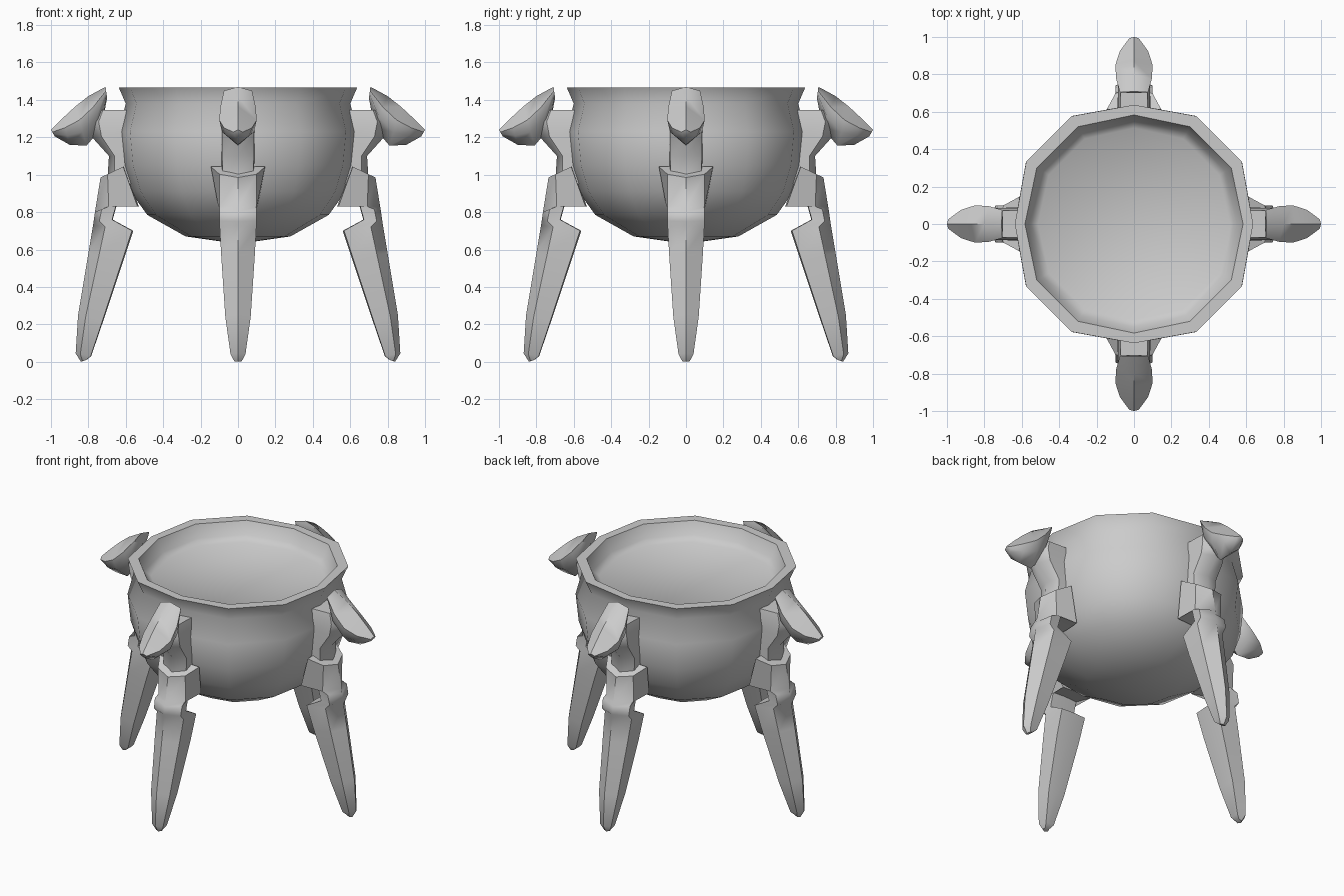
import bpy, bmesh, math

if "Cube" in bpy.data.objects:
    bpy.data.objects.remove(bpy.data.objects["Cube"], do_unlink=True)

grey = bpy.data.materials.new("plain grey")
grey.use_nodes = True
grey.diffuse_color = (0.6, 0.6, 0.6, 1)
grey.node_tree.nodes["Principled BSDF"].inputs["Base Color"].default_value = (0.6, 0.6, 0.6, 1)


def finish(bm, name, angle):
    bmesh.ops.recalc_face_normals(bm, faces=bm.faces)
    mesh = bpy.data.meshes.new(name)
    bm.to_mesh(mesh)
    bm.free()
    mesh.materials.append(grey)
    obj = bpy.data.objects.new(name, mesh)
    bpy.context.collection.objects.link(obj)
    bpy.ops.object.select_all(action='DESELECT')
    obj.select_set(True)
    bpy.context.view_layer.objects.active = obj
    bpy.ops.object.shade_smooth_by_angle(angle=math.radians(angle))
    return obj


def skin(bm, rings):
    """Join successive vertex rings with quads and close both ends."""
    for a, b in zip(rings, rings[1:]):
        n = len(a)
        for k in range(n):
            bm.faces.new((a[k], a[(k + 1) % n], b[(k + 1) % n], b[k]))
    bm.faces.new(rings[0])
    bm.faces.new(rings[-1])


def loft(name, sections, turn, t_out, t_in, angle=45):
    """Sections: outer r, z, inner r, z, half width near outside, near inside."""
    bm = bmesh.new()
    rings = []
    for ro, zo, ri, zi, wo, wi in sections:
        outline = [(0, 0), (t_out, wo), (t_in, wi), (1, 0), (t_in, -wi), (t_out, -wo)]
        ring = []
        for t, w in outline:
            r, z = ro + (ri - ro) * t, zo + (zi - zo) * t
            ring.append(bm.verts.new((r * math.cos(turn) - w * math.sin(turn),
                                      r * math.sin(turn) + w * math.cos(turn), z)))
        rings.append(ring)
    skin(bm, rings)
    return finish(bm, name, angle)


# Twelve-sided bowl, slightly flattened toward the legs: radius, height, corner bulge
bowl_profile = [(0.07, 0.64, 1.0), (0.28, 0.67, 1.03), (0.485, 0.785, 1.045),
                (0.575, 0.91, 1.045), (0.62, 1.05, 1.045), (0.638, 1.23, 1.045),
                (0.60, 1.38, 1.045), (0.637, 1.465, 1.045), (0.583, 1.465, 1.03),
                (0.55, 1.385, 1.03), (0.513, 1.355, 1.025)]
bm = bmesh.new()
rings = []
for radius, z, bulge in bowl_profile:
    ring = []
    for k in range(12):
        a = k * math.tau / 12
        r = radius * (bulge if k % 3 else 1)
        ring.append(bm.verts.new((r * math.cos(a), r * math.sin(a), z)))
    rings.append(ring)
skin(bm, rings)
finish(bm, "bowl", 40)

# Tapered lower leg with a notch behind the flared collar
shin = [(0.84, 0.0, 0.81, 0.01, 0.02, 0.015),
        (0.868, 0.045, 0.785, 0.03, 0.04, 0.03),
        (0.855, 0.25, 0.72, 0.22, 0.068, 0.06),
        (0.80, 0.58, 0.61, 0.55, 0.09, 0.085),
        (0.775, 0.73, 0.56, 0.70, 0.098, 0.09),
        (0.772, 0.75, 0.67, 0.76, 0.098, 0.09),
        (0.765, 0.80, 0.645, 0.85, 0.10, 0.09),
        (0.76, 0.83, 0.53, 0.83, 0.10, 0.105),
        (0.735, 0.985, 0.61, 1.045, 0.10, 0.145)]

# Upper leg bending outward from the bowl
thigh = [(0.70, 0.95, 0.55, 0.95, 0.08, 0.09),
         (0.69, 1.10, 0.57, 1.10, 0.085, 0.09),
         (0.78, 1.20, 0.58, 1.22, 0.085, 0.09),
         (0.80, 1.28, 0.58, 1.29, 0.085, 0.085),
         (0.77, 1.345, 0.58, 1.345, 0.07, 0.075)]

# Pointed wedge head on top of each leg
head = [(0.708, 1.47, 0.70, 1.41, 0.075, 0.065),
        (0.80, 1.42, 0.73, 1.25, 0.095, 0.085),
        (0.87, 1.365, 0.81, 1.155, 0.10, 0.085),
        (0.94, 1.30, 0.90, 1.16, 0.075, 0.06),
        (1.0, 1.24, 0.98, 1.205, 0.025, 0.02)]

for side, turn in (("left", 0), ("back", 90), ("right", 180), ("front", 270)):
    a = math.radians(turn)
    loft(side + "_lower_leg", shin, a, 0.3, 0.97)
    loft(side + "_upper_leg", thigh, a, 0.25, 0.97)
    loft(side + "_leg_head", head, a, 0.35, 0.65, 60)
